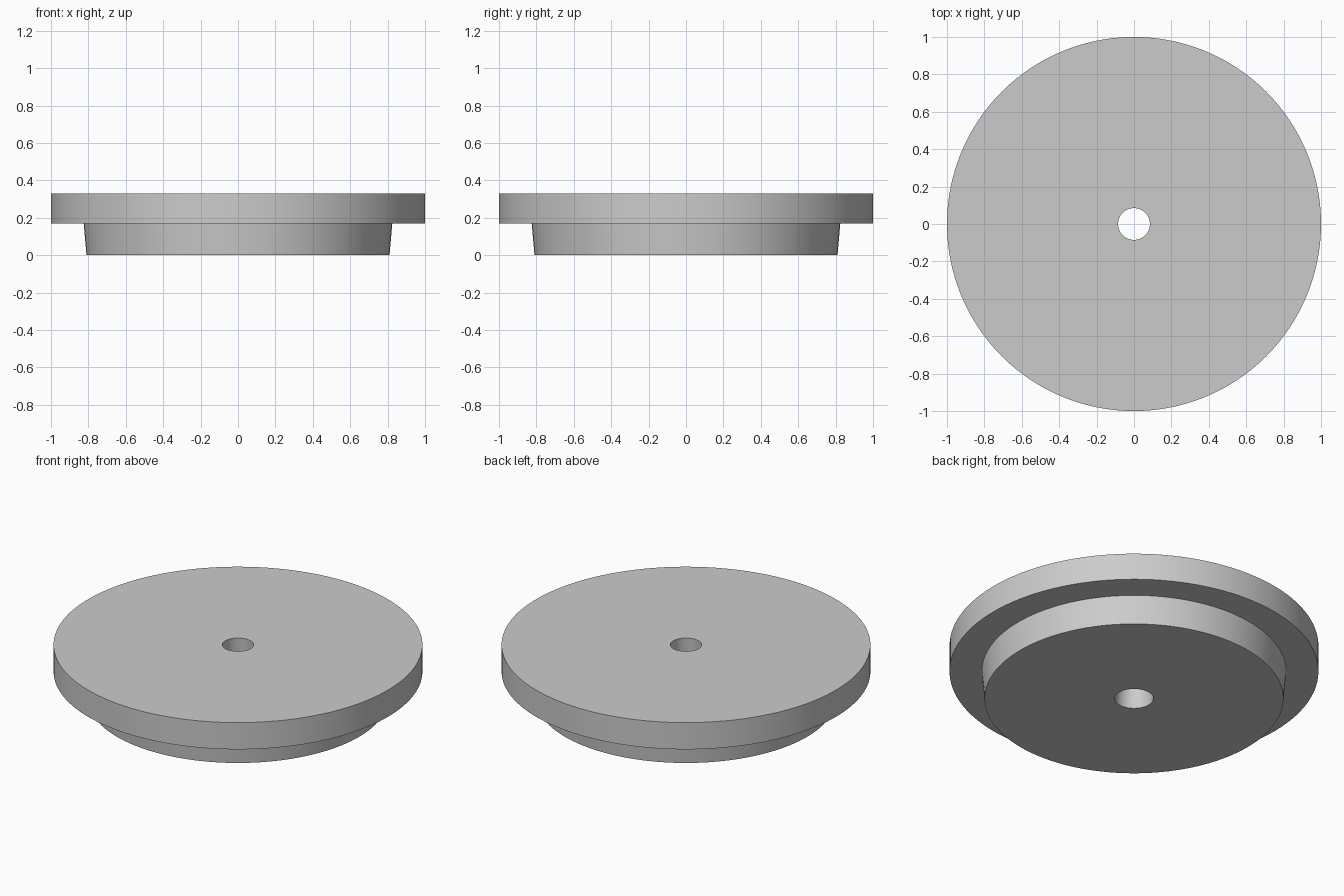
import bpy, bmesh, math

if "Cube" in bpy.data.objects:
    bpy.data.objects.remove(bpy.data.objects["Cube"])

SEGMENTS = 128

grey = bpy.data.materials.new("plain grey")
grey.diffuse_color = (0.6, 0.6, 0.6, 1)
grey.use_nodes = True
grey.node_tree.nodes["Principled BSDF"].inputs["Base Color"].default_value = grey.diffuse_color

# Closed (radius, height) profile: flat flange on a slightly tapered plug with a tapered bore
profile = [(0.105, 0), (0.81, 0), (0.825, 0.17), (1.0, 0.17), (1.0, 0.33), (0.085, 0.33)]

bm = bmesh.new()
verts = [bm.verts.new((r, 0, z)) for r, z in profile]
edges = [bm.edges.new((verts[i], verts[(i + 1) % len(verts)])) for i in range(len(verts))]
bmesh.ops.spin(bm, geom=verts + edges, cent=(0, 0, 0), axis=(0, 0, 1),
               angle=math.tau, steps=SEGMENTS, use_merge=True)
bmesh.ops.remove_doubles(bm, verts=bm.verts[:], dist=1e-5)
bmesh.ops.recalc_face_normals(bm, faces=bm.faces[:])

mesh = bpy.data.meshes.new("flanged_plug")
bm.to_mesh(mesh)
bm.free()
mesh.materials.append(grey)
plug = bpy.data.objects.new("flanged_plug", mesh)
bpy.context.collection.objects.link(plug)

# Smooth round walls, sharp rims
bpy.context.view_layer.objects.active = plug
plug.select_set(True)
bpy.ops.object.shade_smooth_by_angle(angle=math.radians(30))
